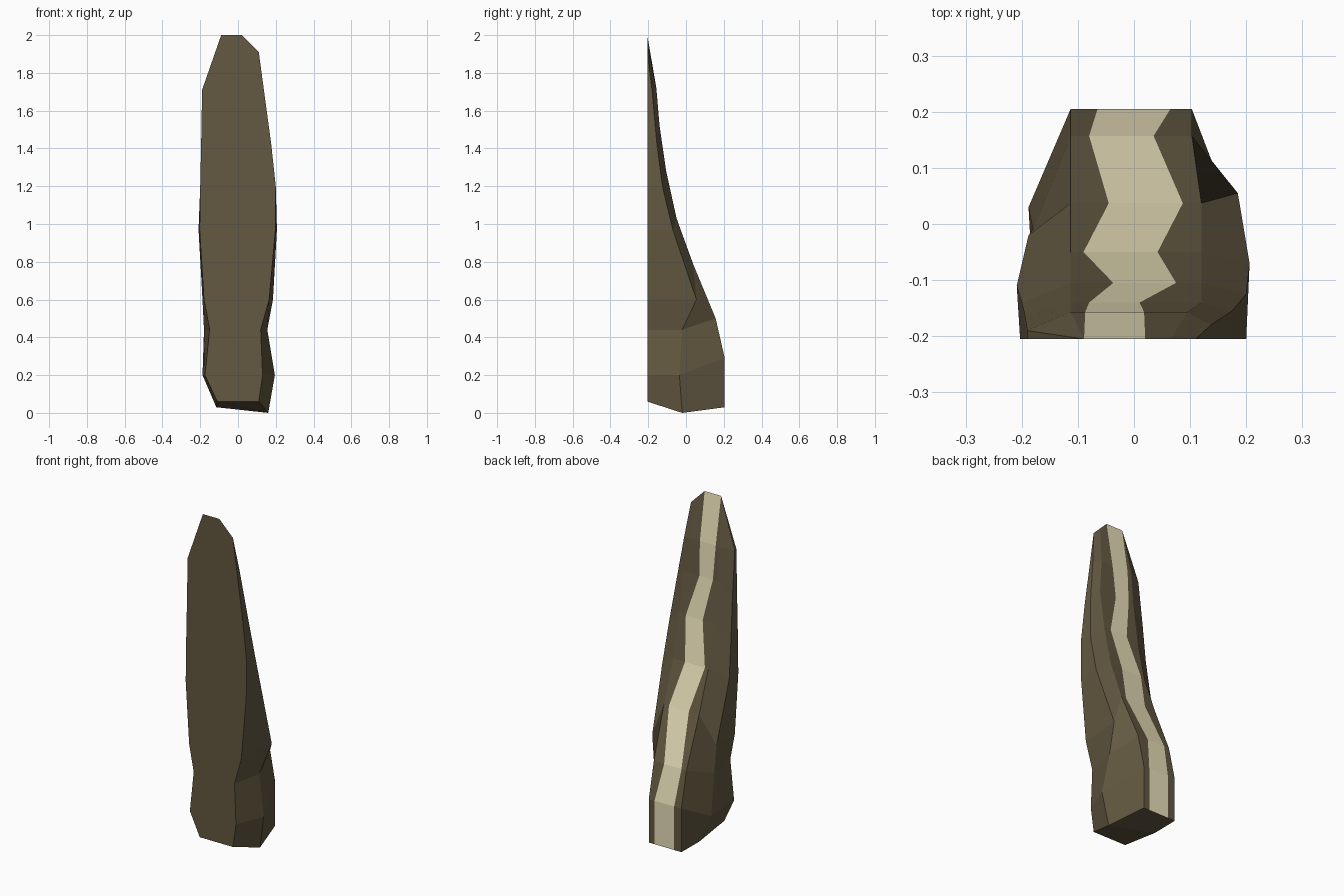
import bpy, bmesh

def material(name, rgb):
    m = bpy.data.materials.new(name)
    m.diffuse_color = (*rgb, 1)
    return m

# Cross-section stations, bottom to top:
# side z, ridge z, ridge y, stripe left/right x, front left/right x,
# flank left/right x, flank left/right y
STATIONS = [
    (0.06, 0.03, 0.205, -0.065, 0.065, -0.11, 0.11, -0.115, 0.16, 0.04, -0.02),
    (0.20, 0.29, 0.205, -0.065, 0.065, -0.175, 0.13, -0.188, 0.195, 0.03, -0.035),
    (0.44, 0.50, 0.157, -0.08, 0.035, -0.15, 0.12, -0.18, 0.155, -0.01, -0.02),
    (0.60, 0.79, 0.037, -0.045, 0.087, -0.18, 0.165, -0.188, 0.185, -0.02, 0.055),
    (0.97, 1.03, -0.05, -0.09, 0.042, -0.203, 0.198, -0.209, 0.206, -0.11, -0.07),
    (1.20, 1.28, -0.105, -0.037, 0.075, -0.20, 0.20, -0.20, 0.20, -0.14, -0.125),
    (1.43, 1.52, -0.14, -0.08, 0.01, -0.195, 0.175, -0.195, 0.175, -0.16, -0.155),
    (1.71, 1.72, -0.157, -0.087, 0.018, -0.19, 0.137, -0.19, 0.137, -0.19, -0.18),
    (2.00, 2.00, -0.205, -0.087, 0.02, -0.09, 0.11, -0.09, 0.11, -0.205, -0.205),
]
FRONT = -0.205

bm = bmesh.new()
rings = []
for i, (zs, zr, yr, sl, sr, al, ar, bl, br, byl, byr) in enumerate(STATIONS):
    cl, cr = -0.113, (0.103 if i < 3 else 0.12)   # shoulders beside the stripe
    zright, zbl, zbr, zcr = zs, zs, zs, zr
    if i == 0:
        zbl, zbr = 0.03, 0.0                      # keel under the foot
    if i == 7:
        cr = 0.095
    if i == 8:                                    # chipped tip
        cl, cr = -0.089, 0.065
        zright, zbr, zcr = 1.91, 1.91, 1.955
    pts = [(al, FRONT, zs), (bl, byl, zbl), (cl, yr, zr),
           (sl, yr, zr), (sr, yr, zr),
           (cr, yr, zcr), (br, byr, zbr), (ar, FRONT, zright)]
    rings.append([bm.verts.new(p) for p in pts])

# Flanks, pale stripe and flat front
for lo, hi in zip(rings, rings[1:]):
    for k in range(8):
        n = (k + 1) % 8
        f = bm.faces.new((lo[k], lo[n], hi[n], hi[k]))
        f.material_index = 1 if k == 3 else 0

# Foot underside and tip
b = rings[0]
bm.faces.new((b[0], b[7], b[6], b[1]))
bm.faces.new((b[1], b[6], b[5], b[4], b[3], b[2]))
bm.faces.new(rings[-1])
bmesh.ops.remove_doubles(bm, verts=bm.verts, dist=0.004)
bmesh.ops.recalc_face_normals(bm, faces=bm.faces)

mesh = bpy.data.meshes.new("ridged_shard")
bm.to_mesh(mesh)
bm.free()
mesh.materials.append(material("dark_brown", (0.125, 0.098, 0.053)))
mesh.materials.append(material("pale_stripe", (0.80, 0.73, 0.48)))
shard = bpy.data.objects.new("ridged_shard", mesh)
bpy.context.collection.objects.link(shard)
